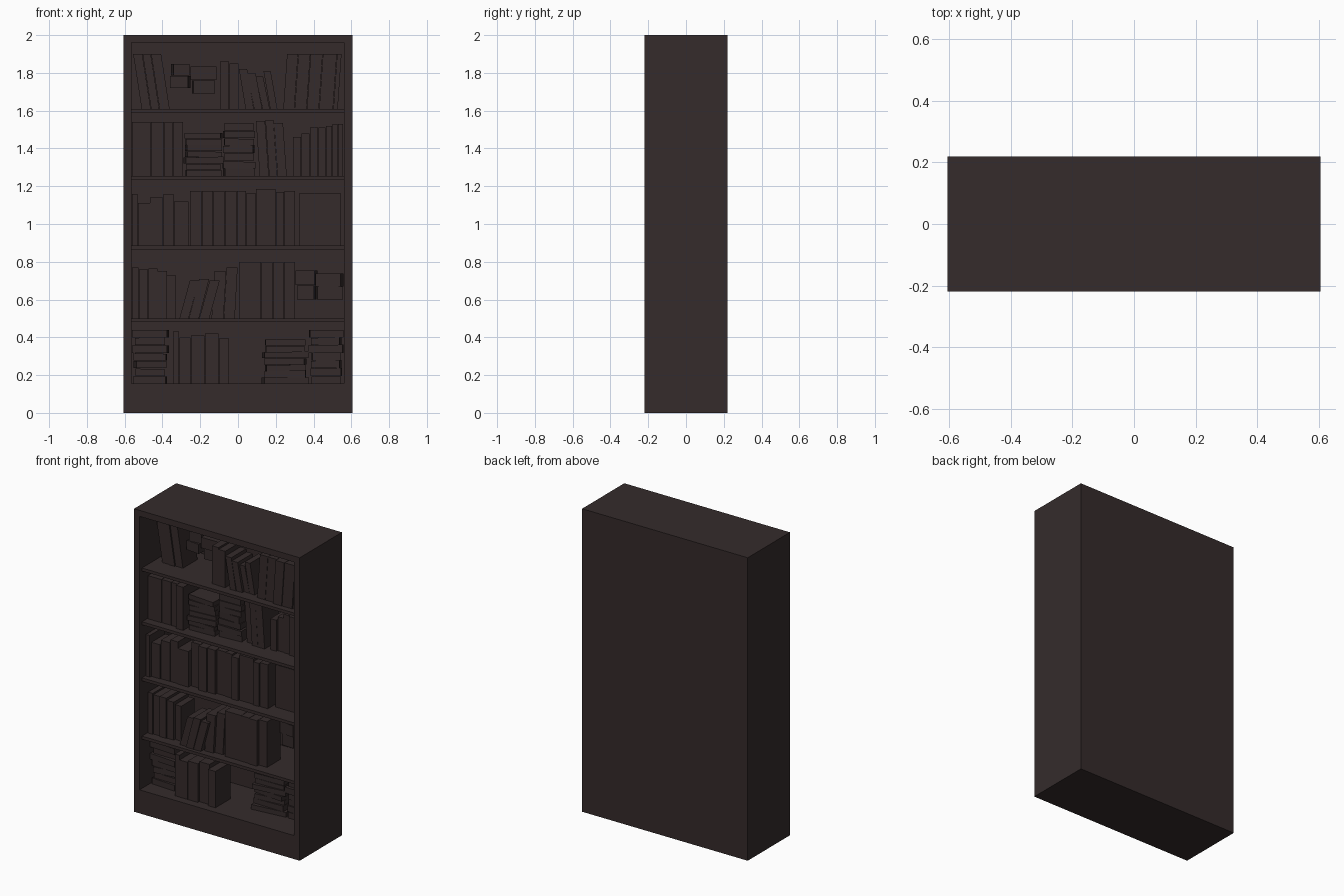
import bpy, bmesh, random
from mathutils import Matrix, Vector

if "Cube" in bpy.data.objects:
    bpy.data.objects.remove(bpy.data.objects["Cube"])

random.seed(4)
wood = bpy.data.materials.new("dark_brown")
wood.diffuse_color = (0.035, 0.024, 0.024, 1)
wood.use_nodes = True
wood.node_tree.nodes["Principled BSDF"].inputs["Base Color"].default_value = wood.diffuse_color

BACK = 0.18             # front of the back panel
DEPTH = 0.15            # depth of the books
L, R = -0.565, 0.562    # inner side walls


def finish(bm, name):
    bmesh.ops.recalc_face_normals(bm, faces=bm.faces)
    me = bpy.data.meshes.new(name)
    bm.to_mesh(me)
    bm.free()
    me.materials.append(wood)
    ob = bpy.data.objects.new(name, me)
    bpy.context.collection.objects.link(ob)
    return ob


def prism(bm, front, y0, y1):
    """Extrude a polygon drawn in x, z from y0 to y1."""
    a = [bm.verts.new((x, y0, z)) for x, z in front]
    b = [bm.verts.new((x, y1, z)) for x, z in front]
    bm.faces.new(a)
    bm.faces.new(b[::-1])
    n = len(a)
    for i in range(n):
        j = (i + 1) % n
        bm.faces.new((a[i], b[i], b[j], a[j]))
    return a + b


def rect(x0, x1, z0, z1):
    return [(x0, z0), (x1, z0), (x1, z1), (x0, z1)]


# Case: solid block with a recessed front
bm = bmesh.new()


def ring(x0, x1, z0, z1, y):
    return [bm.verts.new((x, y, z)) for x, z in rect(x0, x1, z0, z1)]


loops = [ring(-0.605, 0.605, 0, 2, 0.22), ring(-0.605, 0.605, 0, 2, -0.22),
         ring(L, R, 0.155, 1.96, -0.22), ring(L, R, 0.155, 1.96, BACK)]
for a, b in zip(loops, loops[1:]):
    for i in range(4):
        j = (i + 1) % 4
        bm.faces.new((a[i], a[j], b[j], b[i]))
bm.faces.new(loops[0])
bm.faces.new(loops[-1])
finish(bm, "case")

# Shelves
for i, z in enumerate((0.5, 0.885, 1.255, 1.61)):
    bm = bmesh.new()
    prism(bm, rect(L, R, z - 0.02, z), -0.195, BACK)
    finish(bm, "shelf_%d" % (i + 1))


def books(name, floor, x, items, y=-0.13, lean=0.0):
    """Row of books: (width, top height) each; lean is the top's x shift."""
    bm = bmesh.new()
    for w, top in items:
        yf = y + random.uniform(-0.012, 0.012)
        prism(bm, [(x, floor), (x + w - 0.002, floor),
                   (x + w - 0.002 + lean, top), (x + lean, top)], yf, y + DEPTH)
        x += w
    finish(bm, name)


def stack(name, x0, x1, z0, z1, count, y=-0.13):
    """Pile of lying books, each a little shifted and turned."""
    bm = bmesh.new()
    h = (z1 - z0) / count
    c = Vector(((x0 + x1) / 2, y + DEPTH / 2, 0))
    for i in range(count):
        s = random.uniform(0.0, 0.018)
        z = z0 + i * h
        t = random.uniform(-0.006, 0.006) if 0 < i < count - 1 else 0
        vs = prism(bm, [(x0 + s, z), (x1 - s, z), (x1 - s, z + h - 0.002 + t),
                        (x0 + s, z + h - 0.002)], y + s, y + DEPTH - s)
        bmesh.ops.rotate(bm, verts=vs, cent=c,
                         matrix=Matrix.Rotation(random.uniform(-0.12, 0.12), 3, 'Z'))
    for v in bm.verts:
        v.co.x = min(max(v.co.x, L + 0.003), R - 0.003)
    finish(bm, name)


# Top shelf
F = 1.61
books("top_leaning_books", F, -0.51, [(0.05, 1.9), (0.045, 1.9), (0.055, 1.9)], -0.055, -0.045)
stack("top_raised_pile_left", -0.355, -0.255, 1.72, 1.85, 2, -0.03)
stack("top_raised_pile_right", -0.255, -0.11, 1.69, 1.835, 2, -0.03)
books("top_upright_books", F, -0.095, [(0.05, 1.86), (0.05, 1.85)])
books("top_slanted_books", F, 0.04, [(0.045, 1.82), (0.045, 1.8), (0.04, 1.78), (0.04, 1.81)], -0.13, -0.035)
books("top_right_books", F, 0.24, [(0.06, 1.9), (0.065, 1.9), (0.065, 1.9), (0.075, 1.9), (0.025, 1.9)], -0.15, 0.02)

# Fourth shelf
F = 1.255
books("fourth_left_books", F, -0.56, [(0.1, 1.54), (0.07, 1.54), (0.045, 1.54), (0.055, 1.54)], -0.145)
stack("fourth_pile_left", -0.285, -0.08, F, 1.485, 7, -0.13)
stack("fourth_pile_right", -0.08, 0.09, F, 1.535, 7, -0.1)
books("fourth_leaning_books", F, 0.115, [(0.05, 1.545), (0.045, 1.55), (0.05, 1.535)], -0.08, -0.02)
books("fourth_right_books", F, 0.29, [(0.045, 1.46), (0.045, 1.48), (0.045, 1.51), (0.04, 1.51),
                                      (0.035, 1.52), (0.03, 1.53), (0.028, 1.53)], -0.07)

# Third shelf
F = 0.885
books("third_left_books", F, -0.56, [(0.03, 1.16), (0.065, 1.11), (0.07, 1.14), (0.055, 1.16), (0.08, 1.12)], -0.15)
books("third_middle_books", F, -0.255, [(0.065, 1.175), (0.06, 1.175), (0.06, 1.175), (0.065, 1.175),
                                        (0.05, 1.175), (0.05, 1.165), (0.105, 1.185), (0.045, 1.17), (0.06, 1.175)])
books("third_wide_book", F, 0.325, [(0.22, 1.165)], -0.07)

# Second shelf
F = 0.5
books("second_left_books", F, -0.56, [(0.035, 0.77), (0.05, 0.76), (0.05, 0.765), (0.05, 0.75), (0.045, 0.73)])
books("second_leaning_books", F, -0.31, [(0.05, 0.7), (0.055, 0.71), (0.055, 0.7)], -0.16, 0.055)
books("second_tilted_books", F, -0.14, [(0.065, 0.75), (0.06, 0.77)], -0.14, 0.015)
books("second_tall_books", F, 0.004, [(0.12, 0.8), (0.06, 0.8), (0.06, 0.8), (0.06, 0.8)], -0.14)
stack("second_raised_pile_left", 0.31, 0.415, 0.6, 0.755, 2, 0.0)
stack("second_raised_pile_right", 0.415, 0.555, 0.6, 0.74, 2, 0.0)

# Bottom compartment
F = 0.155
stack("bottom_left_pile", -0.56, -0.37, F, 0.44, 7, -0.12)
books("bottom_books", F, -0.345, [(0.035, 0.43), (0.06, 0.4), (0.075, 0.41), (0.075, 0.42), (0.055, 0.395)], -0.16)
stack("bottom_pile_middle", 0.13, 0.37, F, 0.39, 7, -0.05)
stack("bottom_pile_right", 0.375, 0.56, F, 0.44, 7, -0.05)
